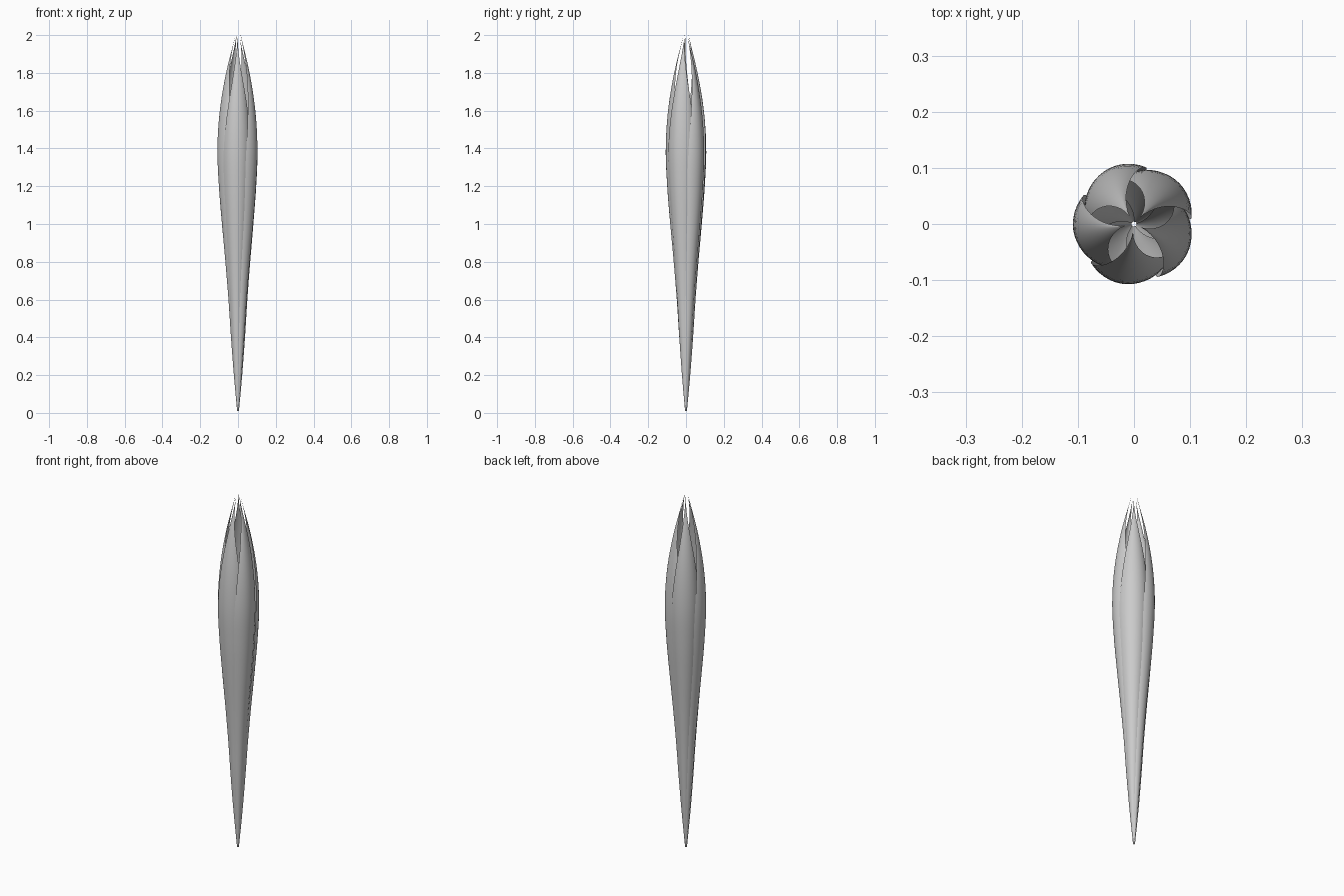
import bpy, bmesh, math

if "Cube" in bpy.data.objects:
    bpy.data.objects.remove(bpy.data.objects["Cube"])

# bud radius at evenly spaced heights, base to tip
R = [0.005, 0.023, 0.038, 0.051, 0.067, 0.085, 0.101, 0.109, 0.097, 0.065, 0.016]
Z0, Z1 = 0.01, 1.99
NU, NV = 18, 48


def radius(v):
    # Catmull-Rom interpolation of the profile
    f = v * (len(R) - 1)
    i = min(int(f), len(R) - 2)
    t = f - i
    b, c = R[i], R[i + 1]
    a = R[i - 1] if i else 2 * b - c
    d = R[i + 2] if i + 2 < len(R) else 2 * c - b
    return 0.5 * (2*b + (c-a)*t + (2*a-5*b+4*c-d)*t*t + (3*b-a-3*c+d)*t**3)


def petal(name, angle, top):
    bm = bmesh.new()
    rows = []
    for j in range(NV + 1):
        v = j / NV
        z = Z0 + (top - Z0) * v
        r = radius(v)
        # petal narrows to a point in the upper third
        t = max(0, (v - 0.64) / 0.36)
        s = max(0.02, 1 - t ** 1.6)
        twist = -28 * (1 - min(1, v / 0.55)) ** 1.3
        row = []
        for i in range(NU + 1):
            u = i / NU
            a = (-42 + 110 * u) * s
            # far edge tucks under the next petal, near edge lies outside
            tuck = 1 - 0.27 * max(0, (u - 0.3) / 0.7) ** 1.6 * s
            lobe = 1 - 0.05 * max(0, (0.3 - u) / 0.3) ** 2
            th = math.radians(angle + twist + a)
            q = r * tuck * lobe
            row.append(bm.verts.new((q * math.cos(th), q * math.sin(th), z)))
        rows.append(row)
    for p, q in zip(rows, rows[1:]):
        for i in range(NU):
            bm.faces.new((p[i], p[i + 1], q[i + 1], q[i]))
    me = bpy.data.meshes.new(name)
    bm.to_mesh(me)
    bm.free()
    for f in me.polygons:
        f.use_smooth = True
    ob = bpy.data.objects.new(name, me)
    bpy.context.collection.objects.link(ob)


# five overlapping petals forming the closed bud
for k, top in enumerate((1.99, 2.0, 1.98, 2.0, 1.99)):
    petal(f"petal_{k + 1}", -97 + 72 * k, top)
